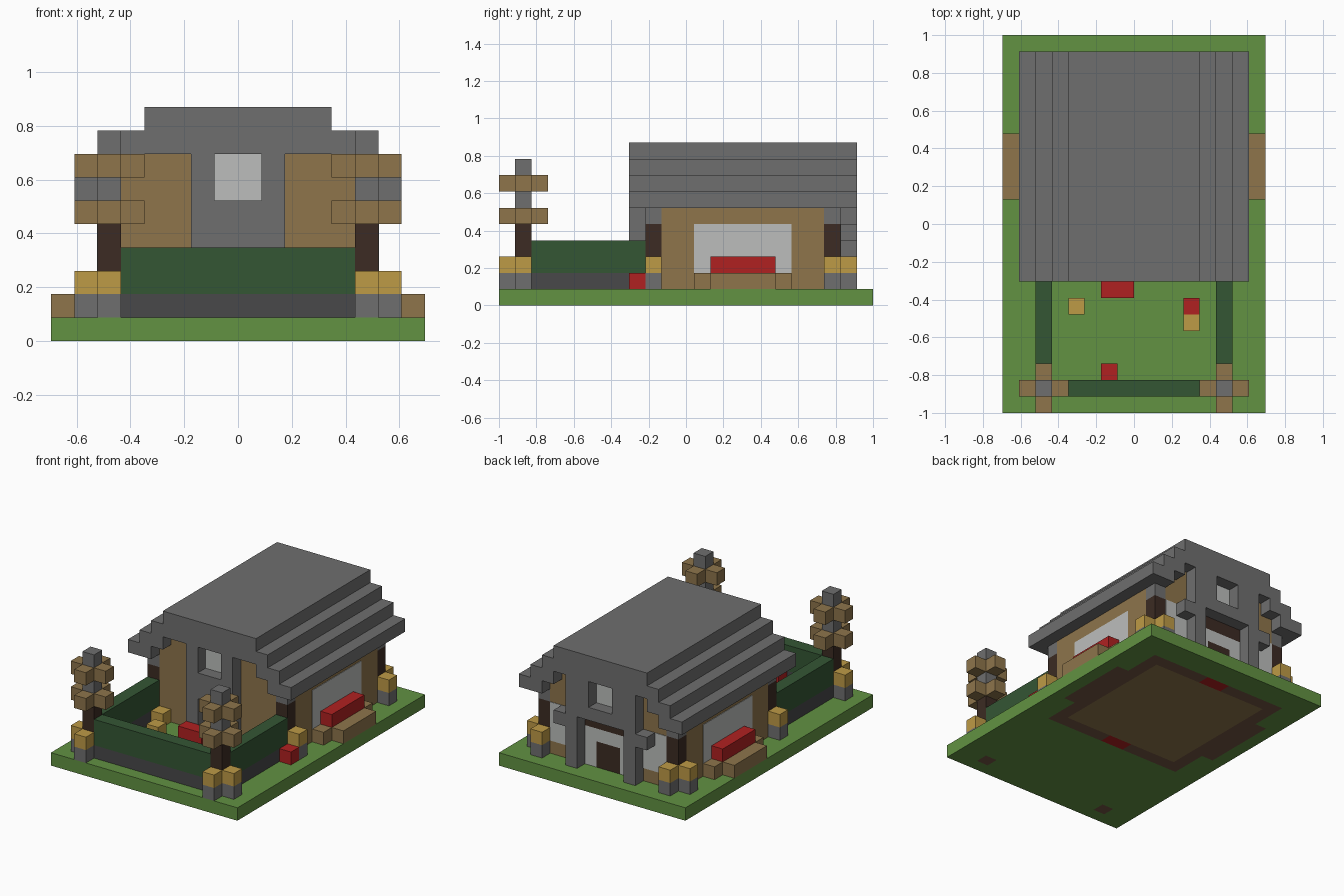
import bpy, bmesh
from mathutils import Vector

old = bpy.data.objects.get("Cube")
if old:
    bpy.data.objects.remove(old, do_unlink=True)

U = 2 / 23          # one block
NX, NY = 16, 23     # plot size in blocks


def linear(c):
    c /= 255
    return c / 12.92 if c <= 0.04045 else ((c + 0.055) / 1.055) ** 2.4


def material(name, rgb):
    m = bpy.data.materials.new(name)
    m.use_nodes = True
    col = tuple(linear(c) for c in rgb) + (1,)
    m.diffuse_color = col
    m.node_tree.nodes["Principled BSDF"].inputs["Base Color"].default_value = col
    return m


GRASS = material("grass green", (98, 146, 66))
HEDGE = material("hedge green", (52, 86, 52))
STONE = material("stone grey", (111, 111, 111))
SLATE = material("dark grey", (72, 72, 74))
WOOD = material("wood brown", (142, 117, 75))
DARK = material("dark timber", (60, 43, 35))
GOLD = material("lamp yellow", (190, 155, 70))
RED = material("red", (176, 33, 33))
GLASS = material("pale glass", (188, 190, 188))
EARTH = material("earth brown", (115, 86, 66))


def blocks(name, mat, *boxes):
    """One object from boxes given as x0, x1, y0, y1, z0, z1 in blocks."""
    bm = bmesh.new()
    for x0, x1, y0, y1, z0, z1 in boxes:
        lo, hi = Vector((x0, y0, z0)), Vector((x1, y1, z1))
        mid, size = (lo + hi) / 2, hi - lo
        made = bmesh.ops.create_cube(bm, size=1)["verts"]
        for v in made:
            p = Vector(a * b for a, b in zip(v.co, size)) + mid
            v.co = (p - Vector((NX / 2, NY / 2, 0))) * U
    me = bpy.data.meshes.new(name)
    bm.to_mesh(me)
    bm.free()
    me.materials.append(mat)
    ob = bpy.data.objects.new(name, me)
    bpy.context.collection.objects.link(ob)
    return ob


def both(*boxes):
    """Boxes plus their copies mirrored left to right."""
    return list(boxes) + [(NX - b[1], NX - b[0]) + tuple(b[2:]) for b in boxes]


# Ground slab, with foundations, floor and doormats set flush into it
def ground_slot(x, y):
    side = min(x, NX - x)
    if 7 < x < 9 and (9 < y < 10 or 20 < y < 21):
        return 3
    if side > 3 and 10 < y < 20:
        return 2
    if side > 2 and 9 < y < 21 or side > 1 and 12 < y < 18:
        return 1
    if 2 < side < 3 and 1 < y < 2:
        return 1
    return 0


bm = bmesh.new()
bmesh.ops.create_grid(bm, x_segments=NX, y_segments=NY, size=0.5)
for v in bm.verts:
    v.co = Vector((v.co.x * NX * U, v.co.y * NY * U, U))
for f in bm.faces:
    c = f.calc_center_median() / U
    f.material_index = ground_slot(c.x + NX / 2, c.y + NY / 2)
mesh = bpy.data.meshes.new("ground")
bm.to_mesh(mesh)
bm.free()
for m in (GRASS, EARTH, WOOD, RED):
    mesh.materials.append(m)
ground = bpy.data.objects.new("ground", mesh)
bpy.context.collection.objects.link(ground)
solid = ground.modifiers.new("thickness", "SOLIDIFY")
solid.thickness = U
solid.offset = -1

# Stepped roof, one course per block of height
blocks("roof", STONE, (4, 12, 8, 22, 8, 10),
       *both((3, 4, 8, 22, 7, 9), (2, 3, 8, 22, 6, 8), (1, 2, 8, 22, 6, 7)))

# Timber walls: sides, then front and back with their gables
blocks("side_walls", WOOD, *both((2, 3, 10, 20, 1, 6)))
blocks("end_walls", WOOD, (3, 13, 9, 10, 1, 8), (3, 13, 20, 21, 1, 8))

# House corner posts
corners = [(2, 9), (2, 20)]
blocks("corner_posts", DARK, *both(*[(x, x + 1, y, y + 1, 1, 5) for x, y in corners]))
blocks("corner_post_caps", STONE, *both(*[(x, x + 1, y, y + 1, 5, 6) for x, y in corners]))

# Side bays: glass plate, sill, planter and flowers
T = 0.04
blocks("side_windows", GLASS, *both((2 - T, 2, 12, 18, 2, 5)))
blocks("side_sills", WOOD, *both((1, 2, 12, 18, 1, 2), (0, 1, 13, 17, 1, 2)))
blocks("sill_flowers", RED, *both((1, 2, 13, 17, 2, 3)))

# Front stone frame with a recessed window above the door
blocks("front_frame", STONE, (7, 9, 8, 9, 4, 6), *both((6, 7, 8, 9, 1, 8)))
blocks("front_window", GLASS, (7, 9, 9 - T, 9, 6, 8))
blocks("front_door", DARK, (7, 9, 9 - T, 9, 1, 4))

# Back stone frame, brackets, window, doorway and side lights
blocks("back_frame", STONE, (6, 10, 21, 22, 5, 6),
       *both((5, 6, 21, 22, 1, 8), (6, 7, 21, 22, 6, 8), (4, 5, 21, 22, 4, 5)))
blocks("back_window", GLASS, (7, 9, 21, 21 + T, 6, 8))
blocks("back_side_lights", GLASS, (7, 9, 21, 21 + T, 3, 4),
       *both((6, 7, 21, 21 + T, 1, 4), (3, 5, 21, 21 + T, 2, 5)))
blocks("back_door", DARK, (7, 9, 21, 21 + T, 1, 3))
blocks("back_door_header", DARK, (6, 10, 21, 21 + T, 4, 5))

# Garden hedge on a dark kerb
for name, mat, z0, z1 in (("hedge_kerb", SLATE, 1, 2), ("hedge", HEDGE, 2, 4)):
    blocks(name, mat, (3, 13, 1, 2, z0, z1), *both((2, 3, 2, 9, z0, z1)))

# Gate pillars with two tiers of crossed arms
blocks("gate_posts", DARK, *both((2, 3, 1, 2, 1, 5)))
blocks("gate_post_tops", STONE, *both((2, 3, 1, 2, 5, 9)))
arms = []
for z in (5, 7):
    for x, y in ((1, 1), (3, 1), (2, 0), (2, 2)):
        arms.append((x, x + 1, y, y + 1, z, z + 1))
blocks("gate_arms", WOOD, *both(*arms))

# Lamps on stone blocks around the posts
lamps = [(2, 0), (1, 1), (1, 9), (1, 20), (2, 21)]
blocks("lamp_bases", STONE, *both(*[(x, x + 1, y, y + 1, 1, 2) for x, y in lamps]))
blocks("lamps", GOLD, *both(*[(x, x + 1, y, y + 1, 2, 3) for x, y in lamps]))

# Scattered garden flowers
blocks("red_flowers", RED, (6, 8, 7, 8, 1, 2), (6, 7, 2, 3, 1, 2),
       (11, 12, 6, 7, 1, 2), (14, 15, 8, 9, 1, 2))
blocks("yellow_flowers", GOLD, (4, 5, 6, 7, 1, 2), (3, 4, 8, 9, 1, 2),
       (11, 12, 5, 6, 1, 2))
